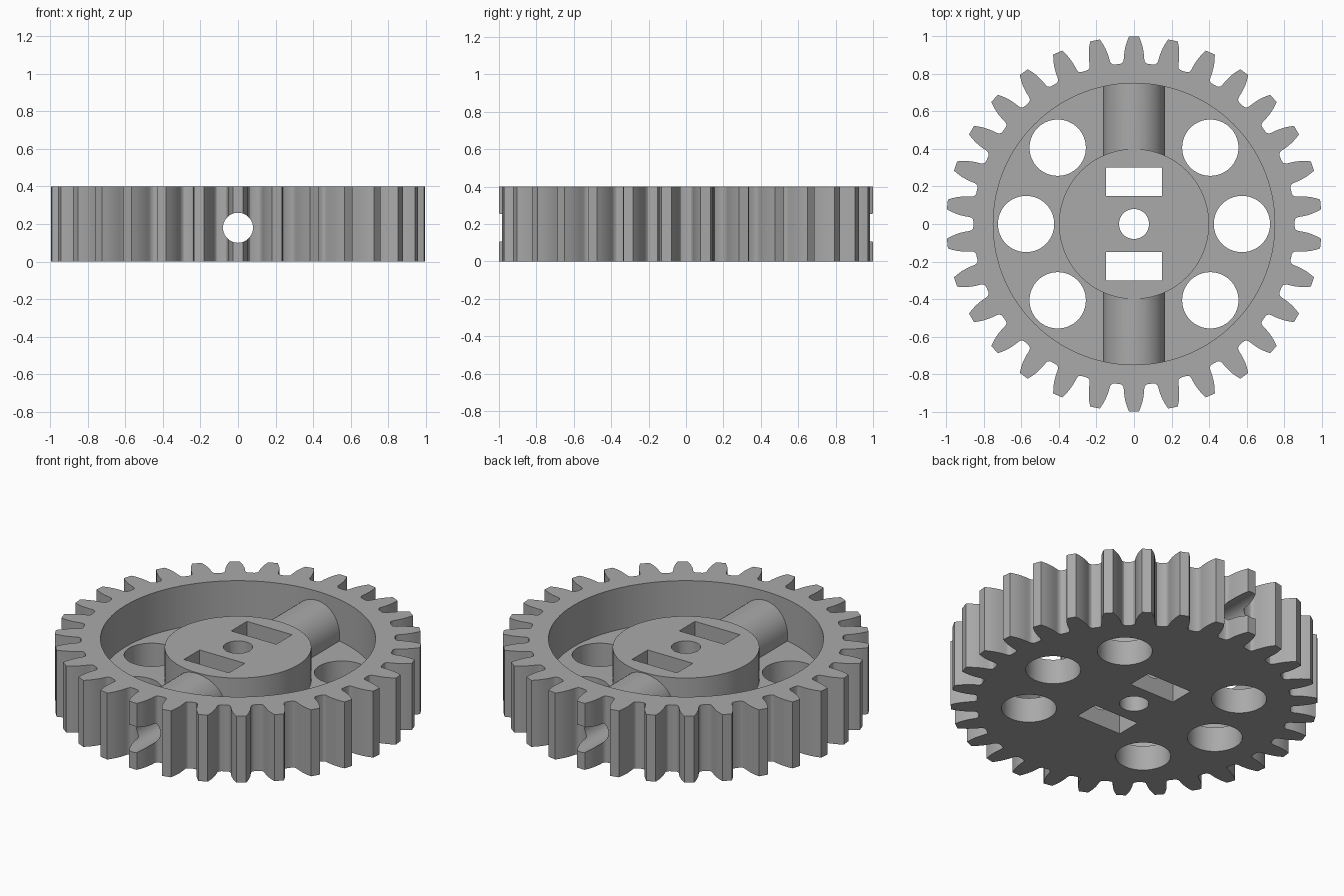
import bpy, bmesh, math
from mathutils import Matrix, Vector

cube = bpy.data.objects.get("Cube")
if cube:
    bpy.data.objects.remove(cube, do_unlink=True)

TEETH = 30
HEIGHT = 0.40
FLOOR = 0.15
BORE_Z = 0.18

grey = bpy.data.materials.new("plain grey")
grey.use_nodes = True
colour = (0.4, 0.4, 0.4, 1)
grey.diffuse_color = colour
grey.node_tree.nodes["Principled BSDF"].inputs["Base Color"].default_value = colour


def make_object(name, bm):
    bmesh.ops.recalc_face_normals(bm, faces=bm.faces)
    mesh = bpy.data.meshes.new(name)
    bm.to_mesh(mesh)
    bm.free()
    mesh.materials.append(grey)
    obj = bpy.data.objects.new(name, mesh)
    bpy.context.collection.objects.link(obj)
    return obj


def prism(name, outline, z0, z1):
    bm = bmesh.new()
    face = bm.faces.new([bm.verts.new((x, y, z0)) for x, y in outline])
    top = bmesh.ops.extrude_face_region(bm, geom=[face])["geom"]
    verts = [v for v in top if isinstance(v, bmesh.types.BMVert)]
    bmesh.ops.translate(bm, verts=verts, vec=(0, 0, z1 - z0))
    return make_object(name, bm)


def disc(name, radius, z0, z1, x=0, y=0, sides=64):
    steps = [2 * math.pi * i / sides for i in range(sides)]
    return prism(name, [(x + radius * math.cos(a), y + radius * math.sin(a))
                        for a in steps], z0, z1)


def rod_along_y(name, radius, half_length, sides=64):
    obj = disc(name, radius, -half_length, half_length, sides=sides)
    obj.data.transform(Matrix.Translation((0, 0, BORE_Z))
                       @ Matrix.Rotation(math.pi / 2, 4, "X"))
    return obj


def combine(body, tool, operation):
    mod = body.modifiers.new(tool.name, "BOOLEAN")
    mod.operation = operation
    mod.solver = "EXACT"
    mod.object = tool
    bpy.context.view_layer.objects.active = body
    bpy.ops.object.modifier_apply(modifier=mod.name)
    bpy.data.objects.remove(tool, do_unlink=True)


# Toothed blank: half a tooth as (radius, degrees from tooth centre), mirrored
half_tooth = [(1.0, 1.5), (0.975, 2.15), (0.95, 2.7), (0.925, 3.1), (0.9, 3.4),
              (0.88, 3.55), (0.867, 3.8), (0.859, 4.3), (0.856, 5.0)]
tooth = [(r, -a) for r, a in reversed(half_tooth)] + half_tooth
outline = []
for i in range(TEETH):
    for r, a in tooth:
        angle = math.radians(90 + i * 360 / TEETH + a)
        outline.append((r * math.cos(angle), r * math.sin(angle)))
gear = prism("gear_wheel", outline, 0, HEIGHT)

# Recess inside the rim, then the hub and the two tubes joining hub to rim
combine(gear, disc("recess", 0.75, FLOOR, 0.6, sides=96), "DIFFERENCE")
combine(gear, disc("hub", 0.40, 0.05, 0.35, sides=80), "UNION")
combine(gear, rod_along_y("cross_tube", 0.165, 0.79), "UNION")

# Round holes in the floor
for degrees in (0, 45, 135, 180, 225, 315):
    a = math.radians(degrees)
    combine(gear, disc("floor_hole", 0.15, -0.2, 0.3, 0.575 * math.cos(a),
                       0.575 * math.sin(a)), "DIFFERENCE")

# Axle hole, two slots in the hub and the cross bore
combine(gear, disc("axle_hole", 0.08, -0.2, 0.6, sides=48), "DIFFERENCE")
for side in (-1, 1):
    slot = [(-0.15, side * 0.15), (0.15, side * 0.15),
            (0.15, side * 0.30), (-0.15, side * 0.30)]
    combine(gear, prism("hub_slot", slot, -0.2, 0.6), "DIFFERENCE")
combine(gear, rod_along_y("cross_bore", 0.08, 1.2, sides=48), "DIFFERENCE")

# Smooth curved walls, crisp edges
bpy.ops.object.select_all(action="DESELECT")
gear.select_set(True)
bpy.context.view_layer.objects.active = gear
bpy.ops.object.shade_smooth_by_angle(angle=math.radians(30))
